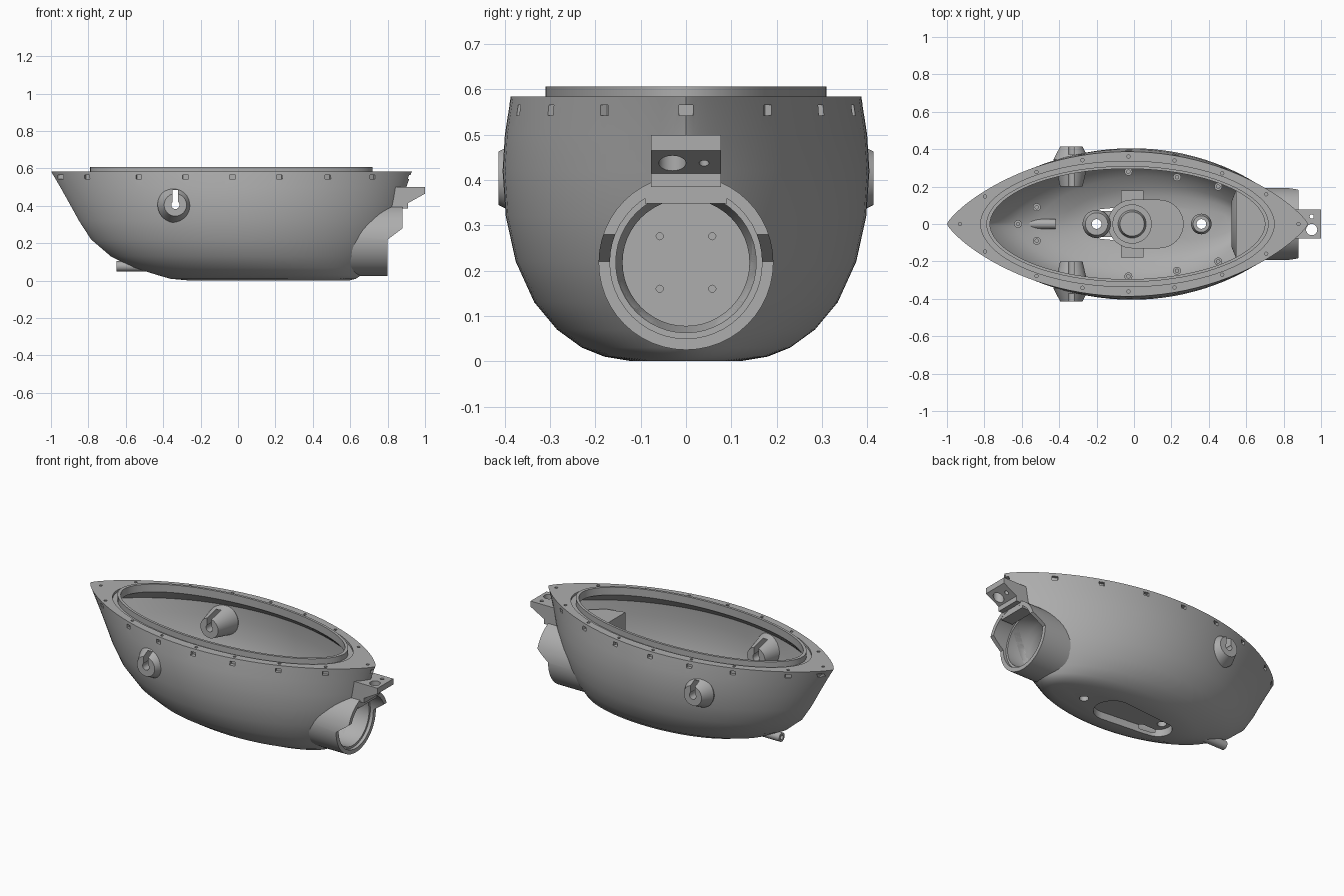
import bpy, bmesh, math
from math import sin, cos, pi
from mathutils import Vector

cube = bpy.data.objects.get("Cube")
if cube:
    bpy.data.objects.remove(cube)

grey = bpy.data.materials.new("plain grey")
grey.use_nodes = True
grey.diffuse_color = (0.42, 0.42, 0.42, 1)
grey.node_tree.nodes["Principled BSDF"].inputs["Base Color"].default_value = (0.42, 0.42, 0.42, 1)

N = 96
parts = []


def finish(bm, name):
    bmesh.ops.recalc_face_normals(bm, faces=bm.faces)
    mesh = bpy.data.meshes.new(name)
    bm.to_mesh(mesh)
    bm.free()
    mesh.materials.append(grey)
    ob = bpy.data.objects.new(name, mesh)
    bpy.context.collection.objects.link(ob)
    parts.append(ob)
    return ob


def loft(name, rings):
    """Skin a stack of equal rings and cap both ends."""
    bm = bmesh.new()
    loops = [[bm.verts.new(p) for p in r] for r in rings]
    for a, b in zip(loops, loops[1:]):
        for i in range(len(a)):
            j = (i + 1) % len(a)
            bm.faces.new((a[i], a[j], b[j], b[i]))
    bm.faces.new(loops[0])
    bm.faces.new(loops[-1])
    return finish(bm, name)


def turned(name, profile, origin, axis, n=40):
    """Solid of revolution: profile holds (radius, distance along axis)."""
    q = Vector(axis).to_track_quat('Z', 'Y')
    o = Vector(origin)
    return loft(name, [[o + q @ Vector((r * cos(2 * pi * i / n), r * sin(2 * pi * i / n), d))
                        for i in range(n)] for r, d in profile])


def rod(name, r, start, axis, length, n=40):
    return turned(name, [(r, 0), (r, length)], start, axis, n)


def prism(name, pts, low, high, axis='z'):
    if axis == 'z':
        return loft(name, [[(x, y, h) for x, y in pts] for h in (low, high)])
    return loft(name, [[(x, h, z) for x, z in pts] for h in (low, high)])


def box(name, x0, x1, y0, y1, z0, z1):
    return prism(name, [(x0, y0), (x1, y0), (x1, y1), (x0, y1)], z0, z1)


def rounded(x0, r0, x1, r1, n=20):
    """Outline wrapped round two end circles."""
    tilt = math.acos((r0 - r1) / (x1 - x0))
    right = [-tilt + 2 * tilt * i / n for i in range(n + 1)]
    left = [tilt + 2 * (pi - tilt) * i / n for i in range(n + 1)]
    return ([(x1 + r1 * cos(a), r1 * sin(a)) for a in right]
            + [(x0 + r0 * cos(a), r0 * sin(a)) for a in left])


def cut(ob, *cutters):
    for c in cutters:
        m = ob.modifiers.new("cut", 'BOOLEAN')
        m.operation, m.solver, m.object = 'DIFFERENCE', 'EXACT', c
    bpy.context.view_layer.update()
    dg = bpy.context.evaluated_depsgraph_get()
    mesh = bpy.data.meshes.new_from_object(ob.evaluated_get(dg))
    ob.modifiers.clear()
    ob.data = mesh


def waterline(t, z, xb, xs, w, q):
    s = sin(t)
    y = math.copysign(w * abs(s) ** (2 * q), s) if abs(s) > 1e-6 else 0
    return Vector(((xb + xs) / 2 + (xs - xb) / 2 * cos(t), y, z))


def ring(*level):
    return [waterline(2 * pi * i / N, *level) for i in range(N)]


# Hull: outer waterlines (height, bow, stern, half width, fullness)
levels = [(0, -.25, .59, .12, .5), (.01, -.36, .63, .18, .5), (.03, -.43, .66, .23, .55),
          (.07, -.56, .69, .285, .6), (.13, -.68, .75, .335, .65), (.22, -.785, .81, .376, .7),
          (.32, -.85, .85, .398, .72), (.42, -.905, .88, .405, .76), (.5, -.95, .90, .40, .78),
          (.585, -1, .93, .387, .8)]
deck = levels[-1]
lip = [(.585, -.82, .75, .335, .52), (.572, -.82, .75, .335, .52), (.572, -.79, .72, .31, .52),
       (.607, -.79, .72, .31, .52), (.607, -.77, .70, .295, .52), (.56, -.77, .70, .295, .52)]
inside = [(z + .018 * (z < .1), a + .045, b - .045, w - .03, q)
          for z, a, b, w, q in reversed(levels[:-1])]
hull = loft("hull", [ring(*v) for v in levels + lip + inside])

# Rim pockets and screw holes
tools = []
screw_spots = [(-.93, 0), (.88, 0)]
mid, half = (deck[1] + deck[2]) / 2, (deck[2] - deck[1]) / 2
for x in (-.81, -.53, -.28, -.03, .22, .48, .72):
    for side in (1, -1):
        t = side * math.acos((x - mid) / half)
        p = waterline(t, *deck)
        along = waterline(t + .01, *deck) - waterline(t - .01, *deck)
        along.normalize()
        out = Vector((along.y, -along.x, 0))
        corners = [p + along * a + out * b
                   for a, b in ((-.016, -.018), (.016, -.018), (.016, .06), (-.016, .06))]
        tools.append(prism("pocket", [(c.x, c.y) for c in corners], .543, .566))
        screw_spots.append((p - out * .026)[:2])
for y0, y1 in ((.018, .1), (-.1, -.018)):
    tools.append(box("pocket", -.962, -.934, y0, y1, .543, .566))
tools.append(box("pocket", .895, 1.0, -.016, .016, .543, .566))
tools += [rod("screw_hole", .009, (x, y, .572), (0, 0, 1), .06, 12) for x, y in screw_spots]

# Cutters for the side keyholes, belly recess, drains and stern socket
keyhole = rod("keyhole", .022, (-.335, -.6, .405), (0, 1, 0), 1.2, 24)
slot = box("slot", -.35, -.32, -.6, .6, .405, .485)
recess = prism("recess", rounded(-.17, .08, .15, .11), -.1, .045)
drains = [rod("drain", .026, (x, 0, -.1), (0, 0, 1), .5, 24) for x in (-.2, .36)]
socket = turned("socket", [(.14, 0), (.14, .06), (.155, .09), (.155, .2), (.168, .2), (.168, .7)],
                (.58, 0, .218), (1, 0, 0), 48)
helpers = tools + [keyhole, slot, recess, socket] + drains
cut(hull, *helpers)

# Side bosses
for side, name in ((1, "left_boss"), (-1, "right_boss")):
    boss = turned(name, [(.06, .2), (.09, .33), (.095, .345), (.06, .414)],
                  (-.335, 0, .405), (0, side, 0))
    cut(boss, keyhole, slot)

# Stern tube, longer along its top half
tube = turned("stern_tube", [(.12, 0), (.193, .03), (.193, .36)], (.52, 0, .218), (1, 0, 0), 48)
step = prism("step", [(.80, -.1), (1.2, -.1), (1.2, .28), (.88, .28), (.80, .22)], -.4, .4, 'y')
pins = [rod("pin_hole", .008, (.56, y, z), (1, 0, 0), .1, 12)
        for y in (-.058, .058) for z in (.16, .276)]
helpers += [step] + pins
cut(tube, socket, step, *pins)

# Stern bulkhead and shelf inside the hull
box("bulkhead", .545, .575, -.19, .19, .2, .45)
prism("stern_shelf", [(.55, -.19), (.66, -.165), (.79, -.05),
                      (.79, .05), (.66, .165), (.55, .19)], .41, .45)

# Tow bracket and its foot across the tube mouth
bracket = prism("tow_bracket", [(.80, .385), (.91, .385), (.91, .415), (1, .465), (1, .5), (.80, .5)],
                -.077, .077, 'y')
tow = [rod("tow_hole", r, (.95, y, .3), (0, 0, 1), .4, 24) for r, y in ((.03, -.03), (.011, .04))]
helpers += tow
cut(bracket, *tow)
box("bracket_foot", .80, .879, -.09, .09, .348, .388)

# Floor housing, hub and collars
housing = prism("floor_housing", rounded(-.01, .13, .135, .13), .012, .10)
neck = prism("housing_neck", rounded(-.2, .07, -.06, .068), .012, .09)
for part in (housing, neck):
    cut(part, recess, drains[0])
turned("hub", [(.105, .09), (.105, .15), (.075, .15), (.065, .19)], (-.01, 0, 0), (0, 0, 1))
for x, r, drain in ((-.2, .075, drains[0]), (.36, .055, drains[1])):
    collar = turned("drain_collar", [(r, .012 if x > 0 else .07), (r, .1), (r * .8, .13)],
                    (x, 0, 0), (0, 0, 1))
    cut(collar, drain)
for side in (1, -1):
    box("floor_rib", -.07, .05, min(side * .1, side * .18), max(side * .1, side * .18), .03, .075)

# Screw posts on the inner floor
posts = [(-.62, 0)] + [(x, s * y) for x, y in ((-.52, .09), (-.03, .28), (.23, .25), (.45, .2))
                       for s in (1, -1)]
for x, y in posts:
    turned("screw_post", [(.021, .125), (.021, .2), (.009, .2), (.009, .17)], (x, y, 0), (0, 0, 1), 20)

# Bow drain spout
turned("bow_spout", [(.027, 0), (.027, .23), (.014, .23), (.014, .2)],
       (-.42, 0, .077), (-1, 0, 0), 24)

# Drop the cutters and smooth the rest
for h in helpers:
    parts.remove(h)
    bpy.data.objects.remove(h)
bpy.ops.object.select_all(action='DESELECT')
for ob in parts:
    ob.select_set(True)
bpy.context.view_layer.objects.active = hull
bpy.ops.object.shade_smooth_by_angle(angle=math.radians(30))
